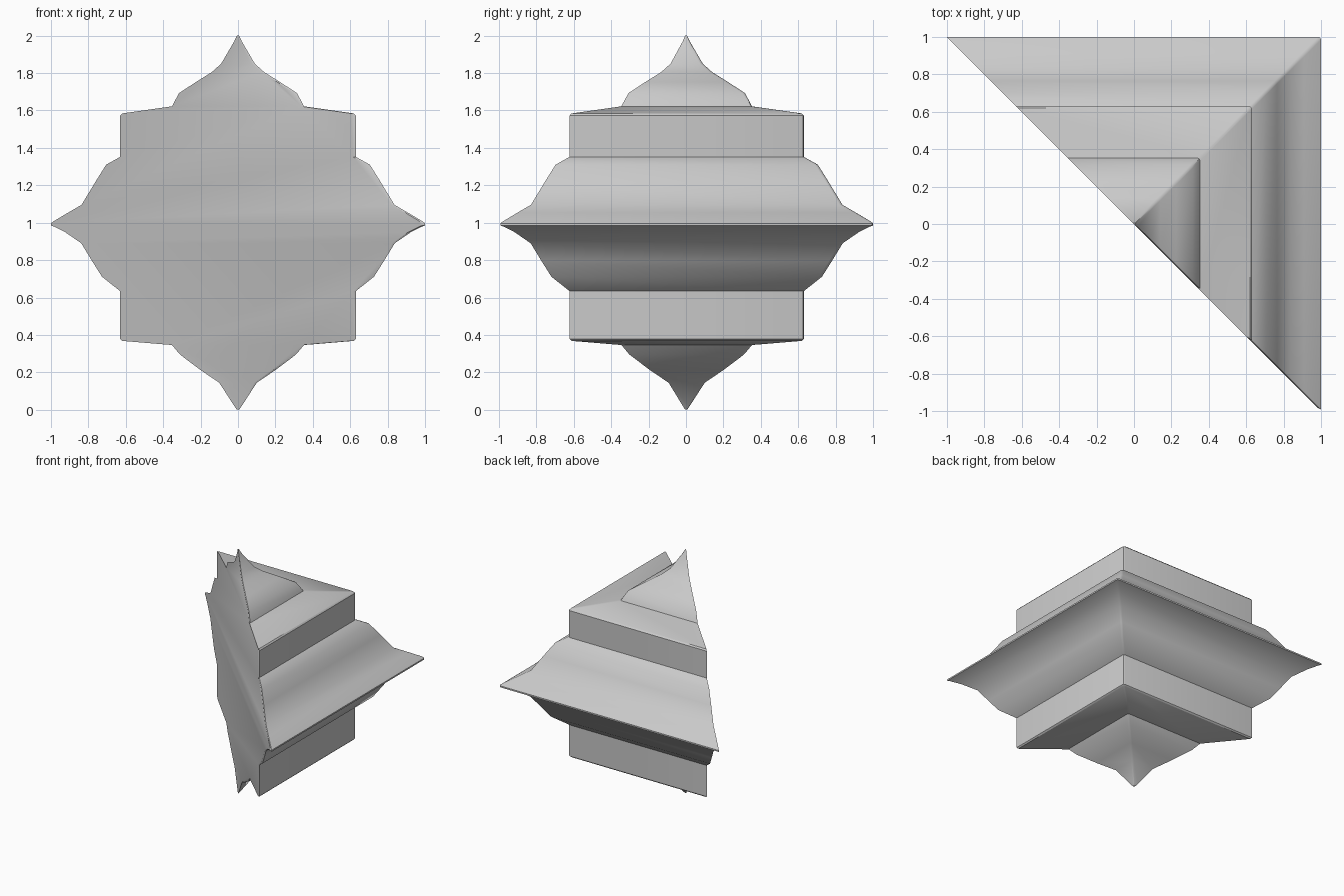
import bpy
import bmesh

if "Cube" in bpy.data.objects:
    bpy.data.objects.remove(bpy.data.objects["Cube"])

# Half-width and height of the stepped outline, bottom to top
PROFILE = [
    (0.006, 0.0), (0.02, 0.02), (0.10, 0.144), (0.203, 0.214), (0.31, 0.295),
    (0.353, 0.346), (0.62, 0.368), (0.63, 0.378), (0.63, 0.634), (0.727, 0.711),
    (0.78, 0.795), (0.838, 0.89), (0.925, 0.95), (0.985, 0.98), (1.0, 0.985),
    (1.0, 0.997), (0.985, 1.008), (0.908, 1.054), (0.836, 1.096), (0.765, 1.214),
    (0.705, 1.31), (0.63, 1.352), (0.63, 1.573), (0.62, 1.584), (0.353, 1.622),
    (0.347, 1.634), (0.315, 1.693), (0.225, 1.752), (0.14, 1.805), (0.09, 1.85),
    (0.02, 1.97), (0.006, 2.0),
]


def section(r):
    """Right-angled half square with a softened corner, cut along y = -x."""
    b = min(0.015, r * 0.3)
    return [(-r, r), (r - b, r), (r - 0.3 * b, r - 0.3 * b),
            (r, r - b), (r, -r + 0.5 * b), (r - b, -r + b)]


bm = bmesh.new()
rings = [[bm.verts.new((x, y, z)) for x, y in section(r)] for r, z in PROFILE]

# Moulded outer sides
for low, high in zip(rings, rings[1:]):
    for i in range(len(low) - 1):
        bm.faces.new((low[i], low[i + 1], high[i + 1], high[i]))

# Tiny end caps and the flat diagonal cut face
bm.faces.new(rings[0])
bm.faces.new(rings[-1])
bm.faces.new([ring[0] for ring in rings] + [ring[-1] for ring in reversed(rings)])
bmesh.ops.recalc_face_normals(bm, faces=bm.faces)

mesh = bpy.data.meshes.new("half_ornament")
bm.to_mesh(mesh)
bm.free()
ornament = bpy.data.objects.new("half_ornament", mesh)
bpy.context.collection.objects.link(ornament)

# Smooth mouldings, crisp steps
bpy.context.view_layer.objects.active = ornament
ornament.select_set(True)
bpy.ops.object.shade_smooth_by_angle(angle=0.6)
